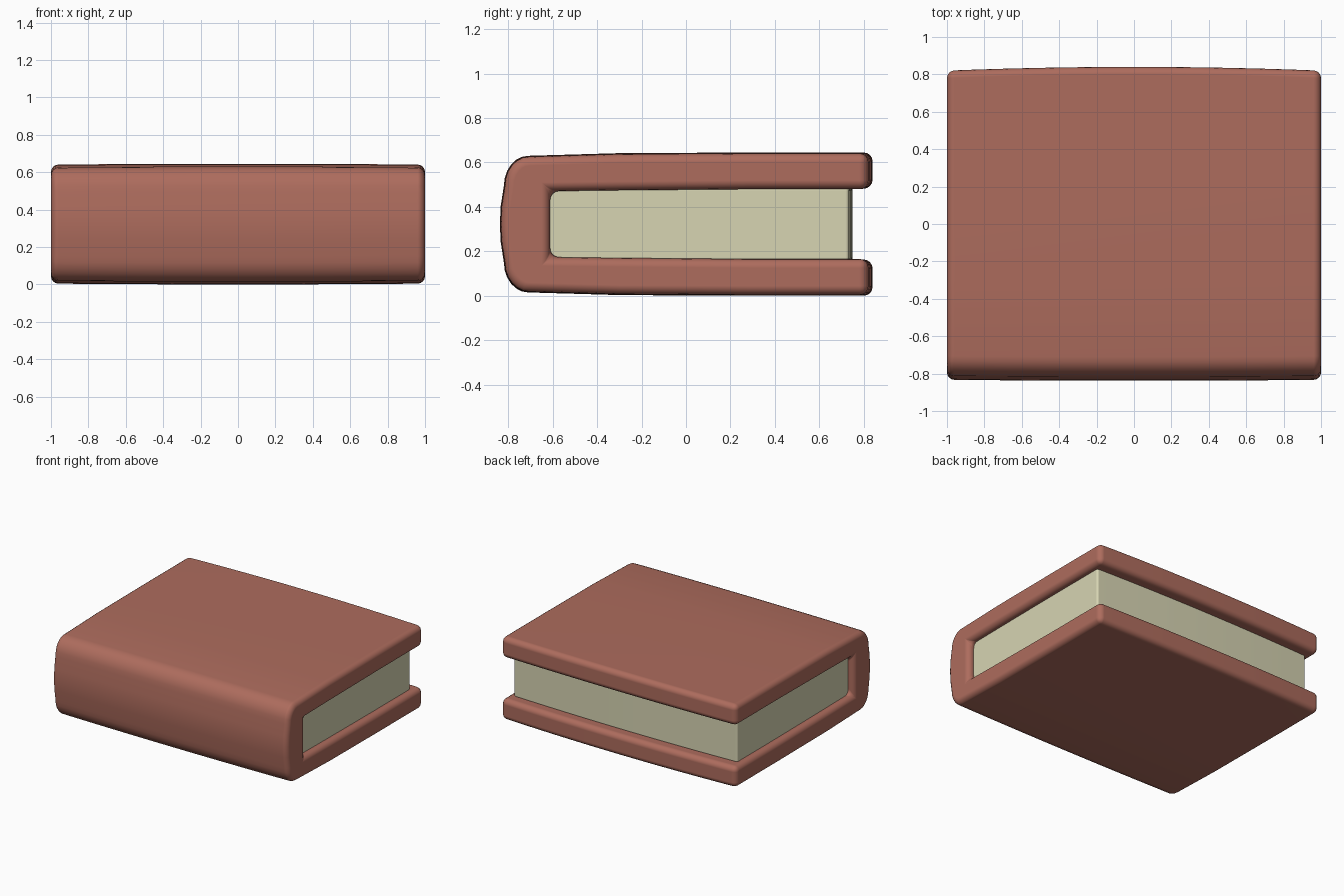
import bpy, bmesh, math

if "Cube" in bpy.data.objects:
    bpy.data.objects.remove(bpy.data.objects["Cube"])

MID = 0.3225  # half height of the closed book


def material(name, rgb):
    m = bpy.data.materials.new(name)
    m.diffuse_color = (*rgb, 1)
    m.use_nodes = True
    m.node_tree.nodes["Principled BSDF"].inputs["Base Color"].default_value = m.diffuse_color
    return m


def bow(x, y, z):
    # gentle outward bulge towards the middle of the book
    y *= 1 - (0.024 if y > 0 else 0.006) * x * x
    return (x, y, MID + (z - MID) * (1 - 0.014 * x * x))


def loft(name, profile, half_width, bevel, mat, stations=13):
    # sweep a y-z profile along x, then round its hard edges
    bm = bmesh.new()
    rings = []
    for i in range(stations):
        x = half_width * (2 * i / (stations - 1) - 1)
        rings.append([bm.verts.new(bow(x, y, z)) for y, z in profile])
    n = len(profile)
    for a, b in zip(rings, rings[1:]):
        for j in range(n):
            k = (j + 1) % n
            bm.faces.new((a[j], a[k], b[k], b[j]))
    bm.faces.new(rings[0])
    bm.faces.new(rings[-1][::-1])
    bmesh.ops.recalc_face_normals(bm, faces=bm.faces)
    for f in bm.faces:
        f.smooth = True
    me = bpy.data.meshes.new(name)
    bm.to_mesh(me)
    bm.free()
    ob = bpy.data.objects.new(name, me)
    bpy.context.collection.objects.link(ob)
    me.materials.append(mat)
    mod = ob.modifiers.new("rounded_edges", 'BEVEL')
    mod.width = bevel
    mod.segments = 4
    mod.limit_method = 'ANGLE'
    mod.angle_limit = math.radians(50)
    mod.use_clamp_overlap = False
    mod.harden_normals = True
    return ob


def mirrored(lower):
    # complete the profile by reflecting its lower half about mid height
    return lower + [(y, 2 * MID - z) for y, z in reversed(lower) if abs(z - MID) > 1e-6]


# Cover: lower half of the C-shaped section, inside to outside
corner = [(-0.71 - 0.11 * math.sin(a), 0.15 - 0.135 * math.cos(a))
          for a in (math.radians(15 * i) for i in range(7))]
outer = [(0.84, 0.0), (0.3, 0.0), (-0.3, 0.003)] + corner + [(-0.834, 0.24), (-0.838, MID)]
inner = [(-0.615, 0.172), (-0.3, 0.168), (0.3, 0.163), (0.84, 0.163)]
out_full = mirrored(outer)
in_full = [(y, 2 * MID - z) for y, z in reversed(inner)] + inner
loft("book_cover", out_full + in_full, 1.0, 0.04, material("cover_red", (0.42, 0.15, 0.11)))

# Page block: slightly overlapping the cover's cavity
pages = mirrored([(0.75, 0.155), (-0.625, 0.155)])
loft("page_block", pages, 0.95, 0.015, material("paper_cream", (0.68, 0.66, 0.45)))
